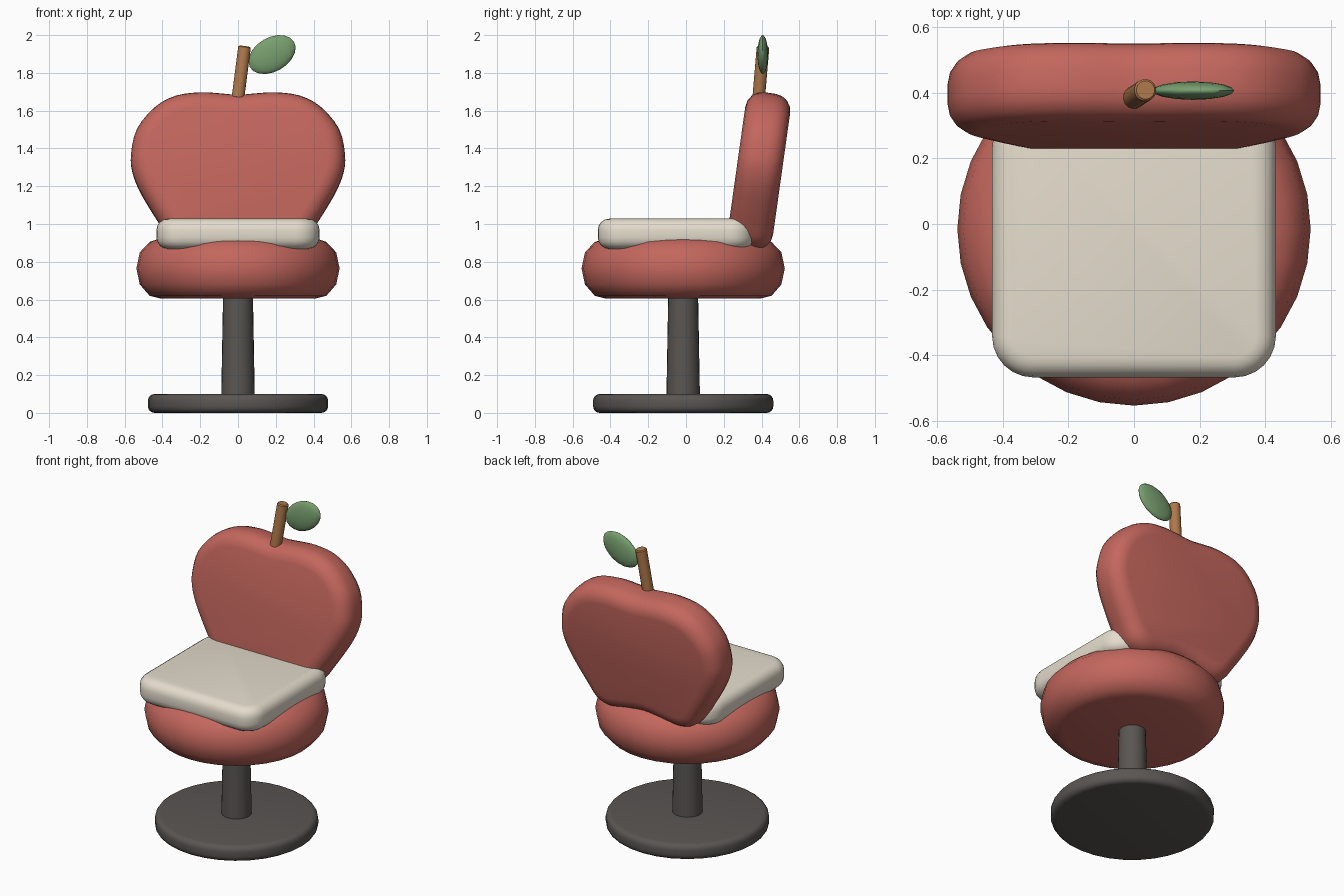
import bpy, bmesh
from math import sin, cos, pi, radians
from mathutils import Vector

if "Cube" in bpy.data.objects:
    bpy.data.objects.remove(bpy.data.objects["Cube"])


def material(name, rgb):
    m = bpy.data.materials.new(name)
    m.diffuse_color = (*rgb, 1)
    m.use_nodes = True
    m.node_tree.nodes["Principled BSDF"].inputs["Base Color"].default_value = m.diffuse_color
    return m


RED = material("red", (0.55, 0.135, 0.11))
CREAM = material("cream", (0.78, 0.72, 0.61))
GREY = material("dark_grey", (0.10, 0.092, 0.086))
BROWN = material("brown", (0.43, 0.19, 0.07))
GREEN = material("green", (0.19, 0.35, 0.16))


def finish(name, bm, mat, angle=40):
    bmesh.ops.recalc_face_normals(bm, faces=bm.faces)
    me = bpy.data.meshes.new(name)
    bm.to_mesh(me)
    bm.free()
    ob = bpy.data.objects.new(name, me)
    bpy.context.collection.objects.link(ob)
    me.materials.append(mat)
    bpy.ops.object.select_all(action='DESELECT')
    ob.select_set(True)
    bpy.context.view_layer.objects.active = ob
    bpy.ops.object.shade_smooth_by_angle(angle=radians(angle))
    return ob


def loft(name, outline, rings, mat):
    """Stack copies of a counter-clockwise outline; rings are (inset, height)."""
    bm = bmesh.new()
    n = len(outline)
    pts = [Vector(p) for p in outline]
    normals = []
    for i in range(n):
        t = (pts[(i + 1) % n] - pts[i - 1]).normalized()
        normals.append(Vector((t.y, -t.x)))
    loops = [[bm.verts.new((*(p - k * inset), h)) for p, k in zip(pts, normals)]
             for inset, h in rings]
    for a, b in zip(loops, loops[1:]):
        for i in range(n):
            j = (i + 1) % n
            bm.faces.new((a[i], a[j], b[j], b[i]))
    bm.faces.new(loops[0][::-1])
    bm.faces.new(loops[-1])
    return finish(name, bm, mat)


def circle(r, n=32):
    return [(r * cos(2 * pi * i / n), r * sin(2 * pi * i / n)) for i in range(n)]


def rounded(z0, z1, r, v=None, steps=4):
    """Rings of a slab whose rims are rounded by r sideways and v upwards."""
    v = v or r
    arc = [(r * (1 - sin(a)), v * (1 - cos(a))) for a in
           (pi / 2 * i / steps for i in range(steps + 1))]
    return [(i, z0 + h) for i, h in arc] + [(i, z1 - h) for i, h in reversed(arc)]


def smooth_loop(pts, steps=3):
    """Closed Catmull-Rom curve through the points."""
    p = [Vector(q) for q in pts]
    out = []
    for i in range(len(p)):
        a, b, c, d = (p[(i + k) % len(p)] for k in (-1, 0, 1, 2))
        for s in range(steps):
            t = s / steps
            out.append(0.5 * (2 * b + (c - a) * t + (2 * a - 5 * b + 4 * c - d) * t * t
                              + (3 * b - a - 3 * c + d) * t ** 3))
    return out


CY = -0.015
# Foot disc and pole
foot = loft("base_disc", circle(0.477), rounded(0, 0.1, 0.035), GREY)
pole = loft("pole", circle(0.088, 24), [(0, 0.08), (0, 0.13), (0.009, 0.63)], GREY)
# Round seat
seat = loft("seat", circle(0.538),
            [(0.13, 0.605), (0.07, 0.62), (0.018, 0.68), (0, 0.765),
             (0.018, 0.85), (0.07, 0.905), (0.13, 0.925)], RED)
for ob in (foot, pole, seat):
    ob.location.y = CY

# Square cushion with rounded corners
w, y0, y1, r = 0.432, -0.467, 0.36, 0.125
corners = []
for k, (cx, cy) in enumerate([(w - r, y1 - r), (r - w, y1 - r), (r - w, y0 + r), (w - r, y0 + r)]):
    corners += [(cx + r * cos(a), cy + r * sin(a))
                for a in (pi / 2 * (k + i / 6) for i in range(7))]
loft("cushion", corners, rounded(0.868, 1.028, 0.06), CREAM)

# Apple-shaped backrest, leaning back
half = [(0.14, 0.885), (0.26, 0.872), (0.35, 0.91), (0.41, 0.995), (0.465, 1.08),
        (0.525, 1.185), (0.56, 1.28), (0.566, 1.37), (0.535, 1.50), (0.44, 1.615),
        (0.33, 1.675), (0.20, 1.693), (0.10, 1.688)]
PIVOT = 1.28
apple = [(0, 0.905)] + half + [(0, 1.68)] + [(-x, z) for x, z in reversed(half)]
apple = smooth_loop([(x, (z - PIVOT) / cos(radians(8))) for x, z in apple])
back = loft("backrest", apple, rounded(-0.12, 0.12, 0.09), RED)
back.rotation_euler.x = radians(82)
back.location = (0, 0.387, PIVOT)

# Stem
foot_pt, tip = Vector((0, 0.385, 1.67)), Vector((0.035, 0.408, 1.94))
stem = loft("stem", circle(0.034, 16),
            [(0, 0), (0, (tip - foot_pt).length - 0.006), (0.006, (tip - foot_pt).length)], BROWN)
stem.rotation_euler = (tip - foot_pt).to_track_quat('Z', 'Y').to_euler()
stem.location = foot_pt

# Leaf
bm = bmesh.new()
bmesh.ops.create_uvsphere(bm, u_segments=16, v_segments=10, radius=1)
bmesh.ops.scale(bm, vec=(0.135, 0.028, 0.09), verts=bm.verts)
leaf = finish("leaf", bm, GREEN, 60)
leaf.rotation_euler.y = radians(-30)
leaf.location = (0.18, 0.406, 1.897)
